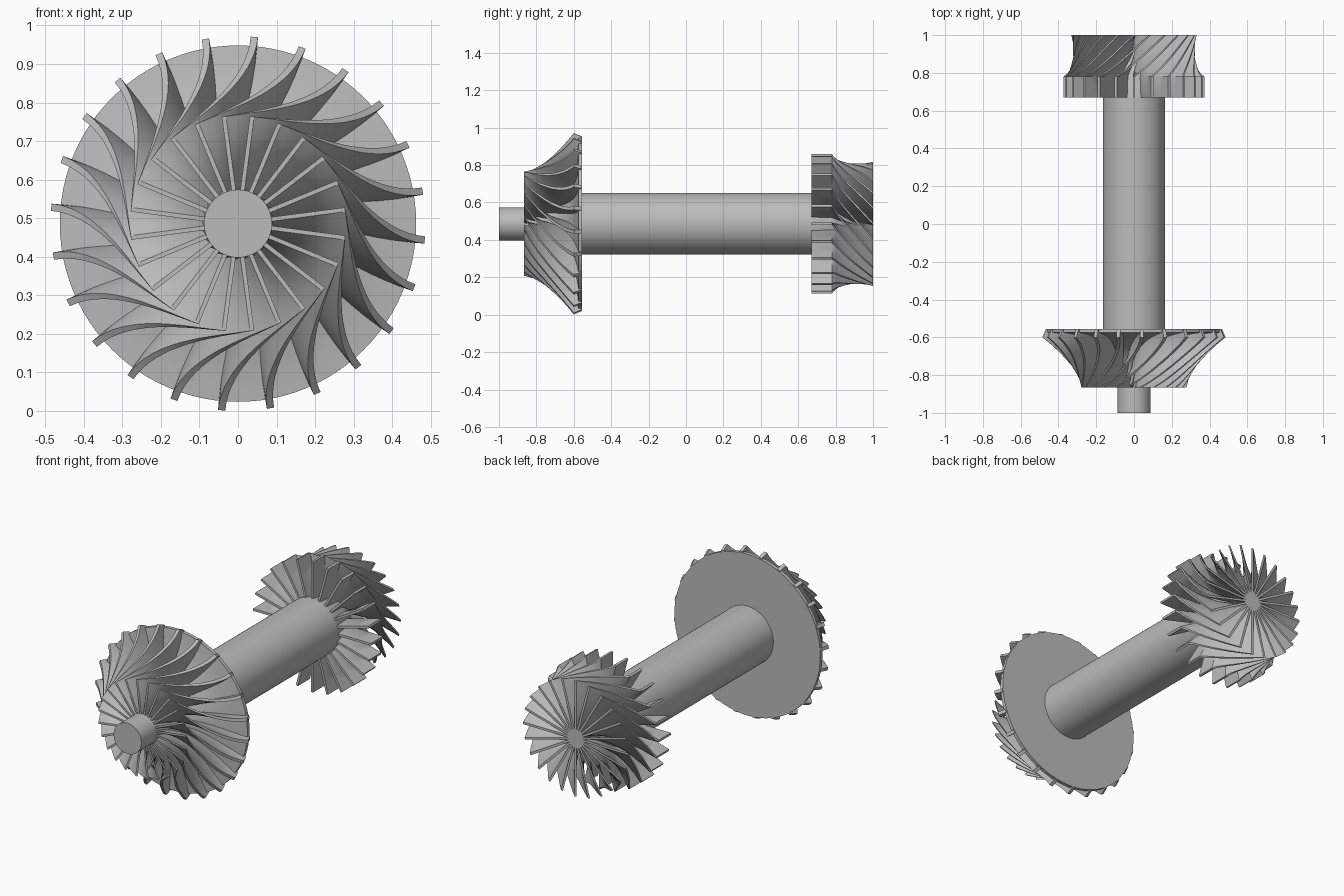
import bpy
import bmesh
from math import sin, cos, radians, tau

AXIS_Z = 0.486
BLADES = 24

cube = bpy.data.objects.get("Cube")
if cube:
    bpy.data.objects.remove(cube, do_unlink=True)

steel = bpy.data.materials.new("brushed_grey")
steel.use_nodes = True
GREY = (0.5, 0.5, 0.5, 1)
steel.diffuse_color = GREY
steel.node_tree.nodes["Principled BSDF"].inputs["Base Color"].default_value = GREY


def bezier(a, b, c, d, steps=12):
    """Points (y, radius) along a cubic curve."""
    points = []
    for i in range(steps + 1):
        t = i / steps
        u = 1 - t
        points.append(tuple(u**3 * p + 3 * u * u * t * q + 3 * u * t * t * r + t**3 * s
                            for p, q, r, s in zip(a, b, c, d)))
    return points


def around(y, radius, angle, side=0.0):
    """Point around the shaft axis, shifted sideways by a distance."""
    return (radius * cos(angle) - side * sin(angle), y,
            AXIS_Z + radius * sin(angle) + side * cos(angle))


def finish(bm, name):
    bmesh.ops.recalc_face_normals(bm, faces=bm.faces[:])
    mesh = bpy.data.meshes.new(name)
    bm.to_mesh(mesh)
    bm.free()
    mesh.materials.append(steel)
    obj = bpy.data.objects.new(name, mesh)
    bpy.context.collection.objects.link(obj)
    bpy.ops.object.select_all(action="DESELECT")
    obj.select_set(True)
    bpy.context.view_layer.objects.active = obj
    bpy.ops.object.shade_smooth_by_angle(angle=radians(30))
    return obj


def lathe(name, profile, segments=72):
    """Closed solid of revolution from (y, radius) points."""
    bm = bmesh.new()
    rings = [[bm.verts.new(around(y, r, tau * i / segments)) for i in range(segments)]
             for y, r in profile]
    for low, high in zip(rings, rings[1:]):
        for i in range(segments):
            j = (i + 1) % segments
            bm.faces.new((low[i], low[j], high[j], high[i]))
    bm.faces.new(rings[0])
    bm.faces.new(rings[-1])
    return finish(bm, name)


def blade_ring(name, hub, tip, angles, widths, phase, spans=5):
    """Ring of thick blades ruled between a hub curve and a tip curve."""
    bm = bmesh.new()
    rows = len(hub)
    for k in range(BLADES):
        start = phase + tau * k / BLADES
        sheets = []
        for sign in (-1, 1):
            sheet = []
            for (hy, hr), (ty, tr), angle, width in zip(hub, tip, angles, widths):
                row = []
                for s in range(spans + 1):
                    f = s / spans
                    row.append(bm.verts.new(around(hy + (ty - hy) * f, hr + (tr - hr) * f,
                                                   start + angle, sign * width / 2)))
                sheet.append(row)
            for i in range(rows - 1):
                for s in range(spans):
                    bm.faces.new((sheet[i][s], sheet[i + 1][s],
                                  sheet[i + 1][s + 1], sheet[i][s + 1]))
            sheets.append(sheet)
        # Close the four thin edges
        a, b = sheets
        for i in range(rows - 1):
            for s in (0, spans):
                bm.faces.new((a[i][s], a[i + 1][s], b[i + 1][s], b[i][s]))
        for s in range(spans):
            for i in (0, rows - 1):
                bm.faces.new((a[i][s], a[i][s + 1], b[i][s + 1], b[i][s]))
    return finish(bm, name)


def sunk(profile, depth=0.01):
    return [(y, r - depth) for y, r in profile]


# Shaft and nose
lathe("shaft", [(-0.556, 0.165), (0.67, 0.165)])
lathe("nose", [(-1.0, 0.088), (-0.86, 0.088)])

# Compressor wheel: flared hub with a thin rim
comp_hub = bezier((-0.865, 0.088), (-0.70, 0.10), (-0.60, 0.20), (-0.575, 0.462), 16)
lathe("compressor_hub", comp_hub + [(-0.555, 0.462)], 96)

# Compressor blades: strongly twisted inlet, swept-back outlet
comp_tip = bezier((-0.865, 0.28), (-0.79, 0.285), (-0.69, 0.37), (-0.60, 0.486), 16)
twist = [-radians(42.5) * (1 - (1 - i / 16) ** 2) for i in range(17)]
width = [0.011 + 0.008 * i / 16 for i in range(17)]
blade_ring("compressor_blades",
           sunk(comp_hub, 0.006) + [(-0.557, 0.43)],
           comp_tip + [(-0.557, 0.468)],
           twist + twist[-1:], width + width[-1:], radians(7.5))

# Turbine wheel: hub tapering to the back
turb_hub = [(0.67, 0.165)] + bezier((0.78, 0.15), (0.86, 0.125), (0.93, 0.05), (1.0, 0.04))
lathe("turbine_hub", turb_hub)

# Turbine blades: straight radial band, then a curved outlet
turb_tip = [(0.67, 0.373)] + bezier((0.78, 0.373), (0.81, 0.325), (0.90, 0.31), (1.0, 0.332))
turn = [0.0] + [-radians(45) * (i / 12) ** 1.3 for i in range(13)]
blade_ring("turbine_blades", sunk(turb_hub), turb_tip, turn, [0.013] * 14, 0.0)
